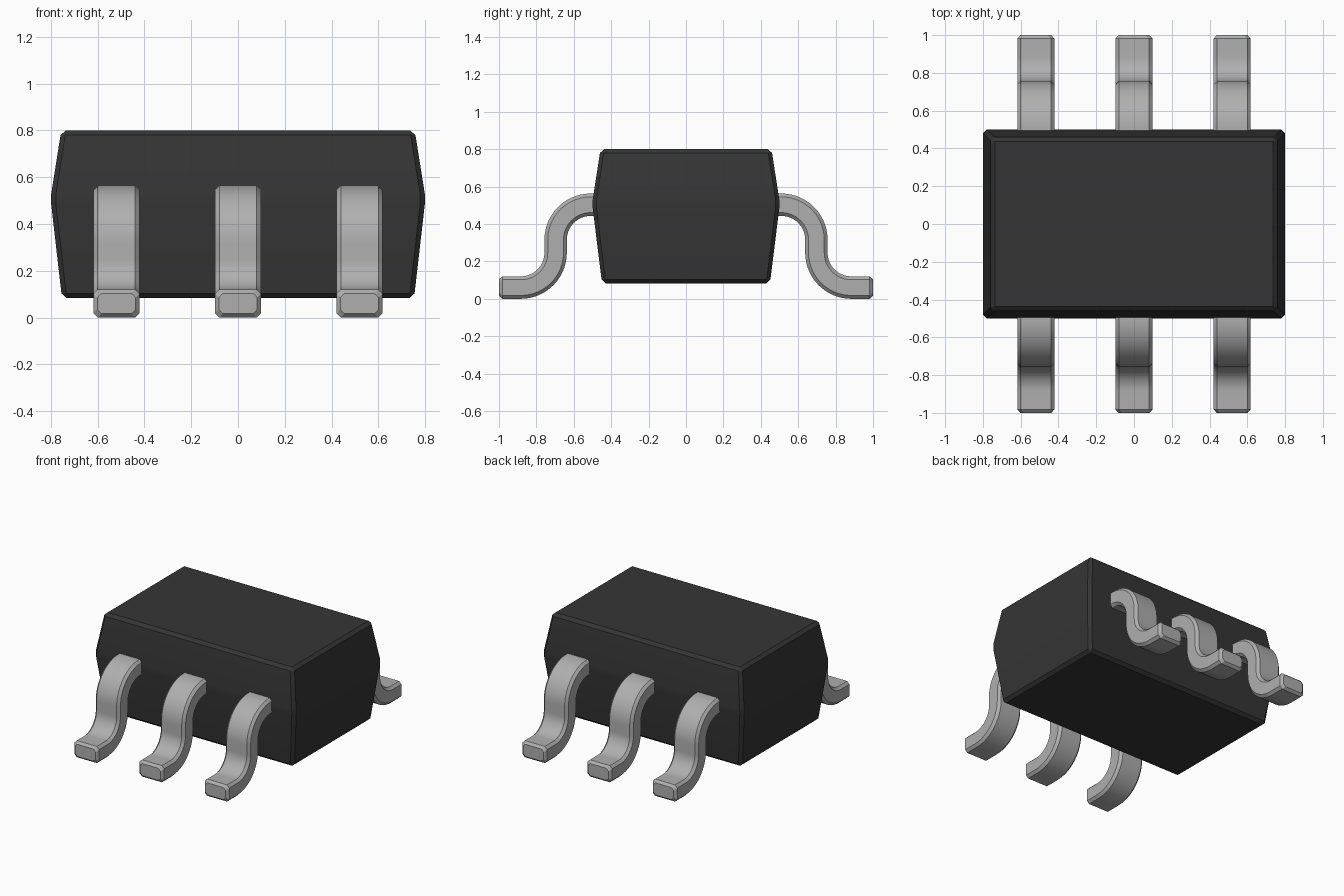
import bpy, bmesh, math

if "Cube" in bpy.data.objects:
    bpy.data.objects.remove(bpy.data.objects["Cube"], do_unlink=True)


def make_material(name, color, roughness, metallic=0.0):
    mat = bpy.data.materials.new(name)
    mat.use_nodes = True
    mat.diffuse_color = color
    bsdf = next(n for n in mat.node_tree.nodes if n.type == 'BSDF_PRINCIPLED')
    bsdf.inputs["Base Color"].default_value = color
    bsdf.inputs["Roughness"].default_value = roughness
    bsdf.inputs["Metallic"].default_value = metallic
    return mat


black_plastic = make_material("black plastic", (0.036, 0.036, 0.036, 1), 0.6)
tin_metal = make_material("tin metal", (0.43, 0.43, 0.43, 1), 0.5)


def loft(bm, rings):
    """Skin a list of equal-length vertex rings and cap both ends."""
    loops = [[bm.verts.new(p) for p in ring] for ring in rings]
    n = len(loops[0])
    for a, b in zip(loops, loops[1:]):
        for i in range(n):
            j = (i + 1) % n
            bm.faces.new((a[i], a[j], b[j], b[i]))
    bm.faces.new(loops[0][::-1])
    bm.faces.new(loops[-1])


def finish(bm, name, mat):
    bmesh.ops.recalc_face_normals(bm, faces=bm.faces)
    mesh = bpy.data.meshes.new(name)
    bm.to_mesh(mesh)
    bm.free()
    mesh.materials.append(mat)
    obj = bpy.data.objects.new(name, mesh)
    bpy.context.collection.objects.link(obj)
    bpy.ops.object.select_all(action='DESELECT')
    obj.select_set(True)
    bpy.context.view_layer.objects.active = obj
    bpy.ops.object.shade_smooth_by_angle(angle=math.radians(28))
    return obj


# Body: rectangular block, widest at the waist, with chamfered edges
bm = bmesh.new()
sections = [(0.753, 0.449, 0.083), (0.802, 0.502, 0.51), (0.756, 0.457, 0.80)]
loft(bm, [[(sx * x, sy * y, z) for sx, sy in ((-1, -1), (1, -1), (1, 1), (-1, 1))]
          for x, y, z in sections])
bmesh.ops.bevel(bm, geom=bm.edges[:], offset=0.02, segments=1,
                affect='EDGES', clamp_overlap=True)
finish(bm, "body", black_plastic)

# Lead centre line: (y, z, tangent angle), an S-bend of two quarter arcs
RADIUS, STEPS = 0.187, 14
HALF_W, HALF_T, CHAMFER = 0.098, 0.06, 0.018
path = [(0.45, 0.503, 0.0)]
for i in range(STEPS + 1):
    a = math.pi / 2 * i / STEPS
    path.append((0.51 + RADIUS * math.sin(a), 0.316 + RADIUS * math.cos(a), -a))
for i in range(STEPS + 1):
    a = math.pi / 2 * (1 - i / STEPS)
    path.append((0.884 - RADIUS * math.sin(a), 0.247 - RADIUS * math.cos(a), -a))
path.append((1 - CHAMFER, 0.06, 0.0))


def lead_ring(x0, side, y, z, angle, inset=0.0):
    """Chamfered rectangular section, perpendicular to the path."""
    w, t, c = HALF_W - inset, HALF_T - inset, CHAMFER
    corners = [(w, t - c), (w - c, t), (c - w, t), (-w, t - c),
               (-w, c - t), (c - w, -t), (w - c, -t), (w, c - t)]
    return [(x0 + u, side * (y - v * math.sin(angle)), z + v * math.cos(angle))
            for u, v in corners]


# Leads: three on the front and three on the back
for side, side_name in ((-1, "front"), (1, "back")):
    for x0, place in ((-0.52, "right"), (0.0, "middle"), (0.52, "left")):
        bm = bmesh.new()
        rings = [lead_ring(x0, side, *p) for p in path]
        rings.append(lead_ring(x0, side, 1.0, 0.06, 0.0, CHAMFER * 0.9))
        loft(bm, rings)
        finish(bm, f"{side_name}_{place}_lead", tin_metal)
